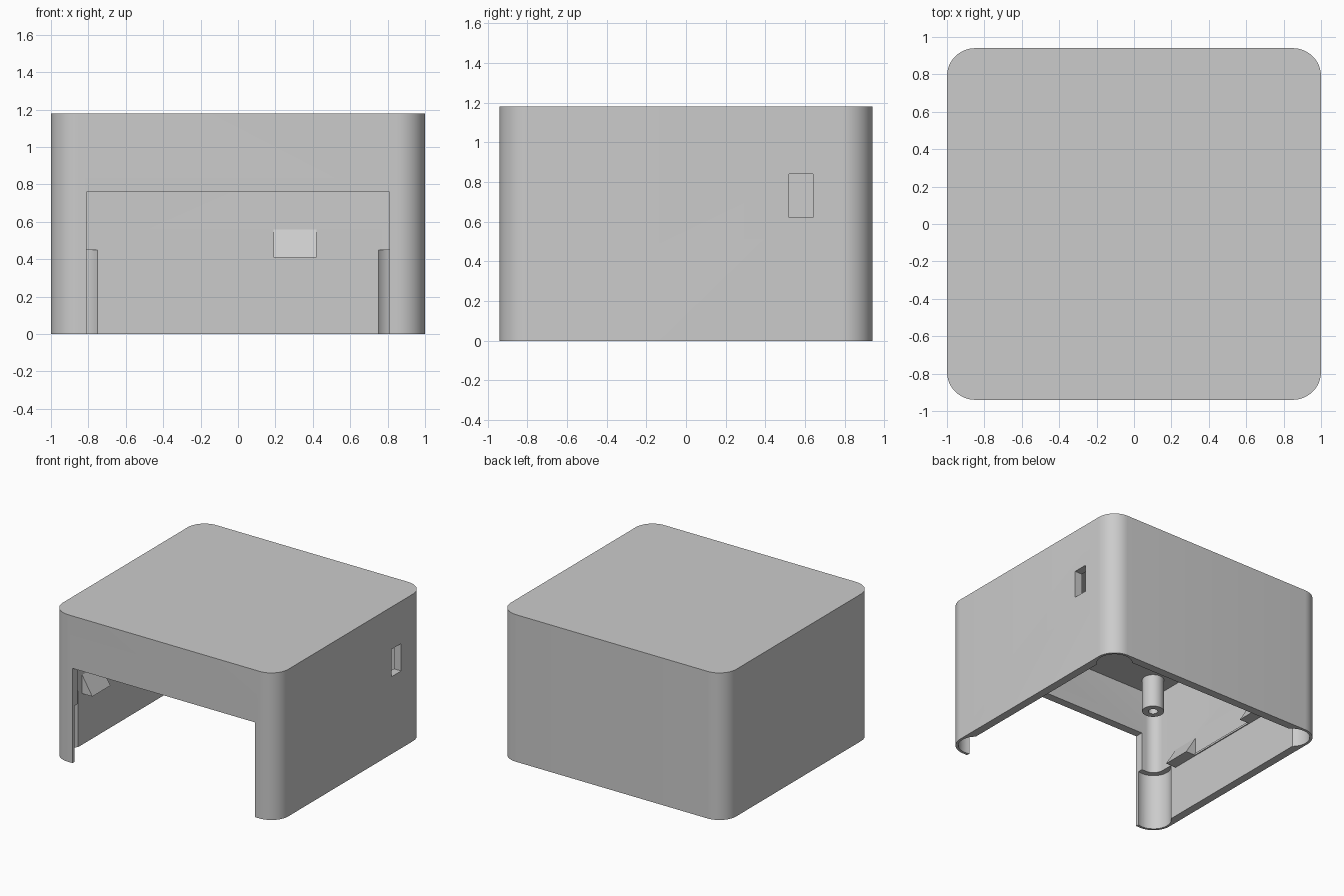
import bpy
import bmesh
from math import cos, sin, pi, radians

if "Cube" in bpy.data.objects:
    bpy.data.objects.remove(bpy.data.objects["Cube"], do_unlink=True)

HX, HY, H = 1.0, 0.94, 1.18      # half width, half depth, height
WALL, R = 0.065, 0.15            # wall thickness, outer corner radius
IX, IY = HX - WALL, HY - WALL    # inner half sizes
CEIL = H - WALL

grey = bpy.data.materials.new("light grey plastic")
grey.use_nodes = True
grey.diffuse_color = (0.6, 0.6, 0.6, 1)
grey.node_tree.nodes["Principled BSDF"].inputs["Base Color"].default_value = (0.6, 0.6, 0.6, 1)


def prism(name, points, offset):
    """Solid made by moving a closed outline of 3D points along offset."""
    bm = bmesh.new()
    face = bm.faces.new([bm.verts.new(p) for p in points])
    extruded = bmesh.ops.extrude_face_region(bm, geom=[face])["geom"]
    moved = [g for g in extruded if isinstance(g, bmesh.types.BMVert)]
    bmesh.ops.translate(bm, verts=moved, vec=offset)
    bmesh.ops.recalc_face_normals(bm, faces=bm.faces)
    mesh = bpy.data.meshes.new(name)
    bm.to_mesh(mesh)
    bm.free()
    mesh.materials.append(grey)
    obj = bpy.data.objects.new(name, mesh)
    bpy.context.collection.objects.link(obj)
    return obj


def rounded_block(name, hx, hy, r, z0, z1, steps=12):
    pts = []
    for q, (sx, sy) in enumerate([(1, 1), (-1, 1), (-1, -1), (1, -1)]):
        for i in range(steps + 1):
            a = (q + i / steps) * pi / 2
            pts.append((sx * (hx - r) + r * cos(a), sy * (hy - r) + r * sin(a), z0))
    return prism(name, pts, (0, 0, z1 - z0))


def block(name, x0, x1, y0, y1, z0, z1):
    return prism(name, [(x0, y0, z0), (x1, y0, z0), (x1, y1, z0), (x0, y1, z0)], (0, 0, z1 - z0))


def cylinder(name, x, y, r, z0, z1, n=40):
    pts = [(x + r * cos(2 * pi * i / n), y + r * sin(2 * pi * i / n), z0) for i in range(n)]
    return prism(name, pts, (0, 0, z1 - z0))


def activate(obj):
    bpy.ops.object.select_all(action="DESELECT")
    obj.select_set(True)
    bpy.context.view_layer.objects.active = obj


def cut(target, cutter):
    cutter.hide_render = True
    mod = target.modifiers.new("cut", "BOOLEAN")
    mod.operation = "DIFFERENCE"
    mod.solver = "EXACT"
    mod.object = cutter
    activate(target)
    bpy.ops.object.modifier_apply(modifier=mod.name)
    bpy.data.objects.remove(cutter, do_unlink=True)


def smooth(obj):
    activate(obj)
    bpy.ops.object.shade_smooth_by_angle(angle=radians(30))


# Hollow cover, open underneath
cover = rounded_block("cover", HX, HY, R, 0, H)
cut(cover, rounded_block("cavity", IX, IY, R - WALL, -0.1, CEIL))

# Front opening and side slot
cut(cover, block("front_opening", -0.81, 0.81, -1.2, -0.7, -0.1, 0.76))
cut(cover, block("side_slot", 0.8, 1.2, 0.52, 0.64, 0.62, 0.84))

# Round recesses in the lower inside corners
corners = [(sx, sy) for sx in (-1, 1) for sy in (-1, 1)]
for sx, sy in corners:
    cut(cover, cylinder("recess", sx * (HX - R), sy * (HY - R), 0.13, -0.1, 0.45))
smooth(cover)

# Screw bosses under the ceiling
for sx, sy in corners:
    name = ("left" if sx > 0 else "right") + ("_back" if sy > 0 else "_front") + "_boss"
    boss = cylinder(name, sx * 0.77, sy * 0.70, 0.08, 0.85, CEIL + 0.01)
    cut(boss, cylinder("bore", sx * 0.77, sy * 0.70, 0.035, 0.8, 1.08, 24))
    smooth(boss)

# Wedge clips: flat below, sloping back into the wall above
LOW, HIGH, OUT, WIDE, SUNK = 0.41, 0.56, 0.09, 0.23, 0.01
for sx, side in ((1, "left"), (-1, "right")):
    for y, place in ((-0.64, "front"), (0.2, "back")):
        outline = [(sx * (IX + SUNK), y, LOW), (sx * (IX - OUT), y, LOW),
                   (sx * IX, y, HIGH), (sx * (IX + SUNK), y, HIGH)]
        prism(f"{side}_{place}_clip", outline, (0, WIDE, 0))
    # Thin rib joining the two clips
    x0, x1 = sorted((sx * (IX + SUNK), sx * (IX - 0.008)))
    block(f"{side}_rib", x0, x1, -0.42, 0.21, LOW, LOW + 0.015)

prism("rear_clip", [(0.19, IY + SUNK, LOW), (0.19, IY - OUT, LOW),
                    (0.19, IY, HIGH), (0.19, IY + SUNK, HIGH)], (WIDE, 0, 0))
